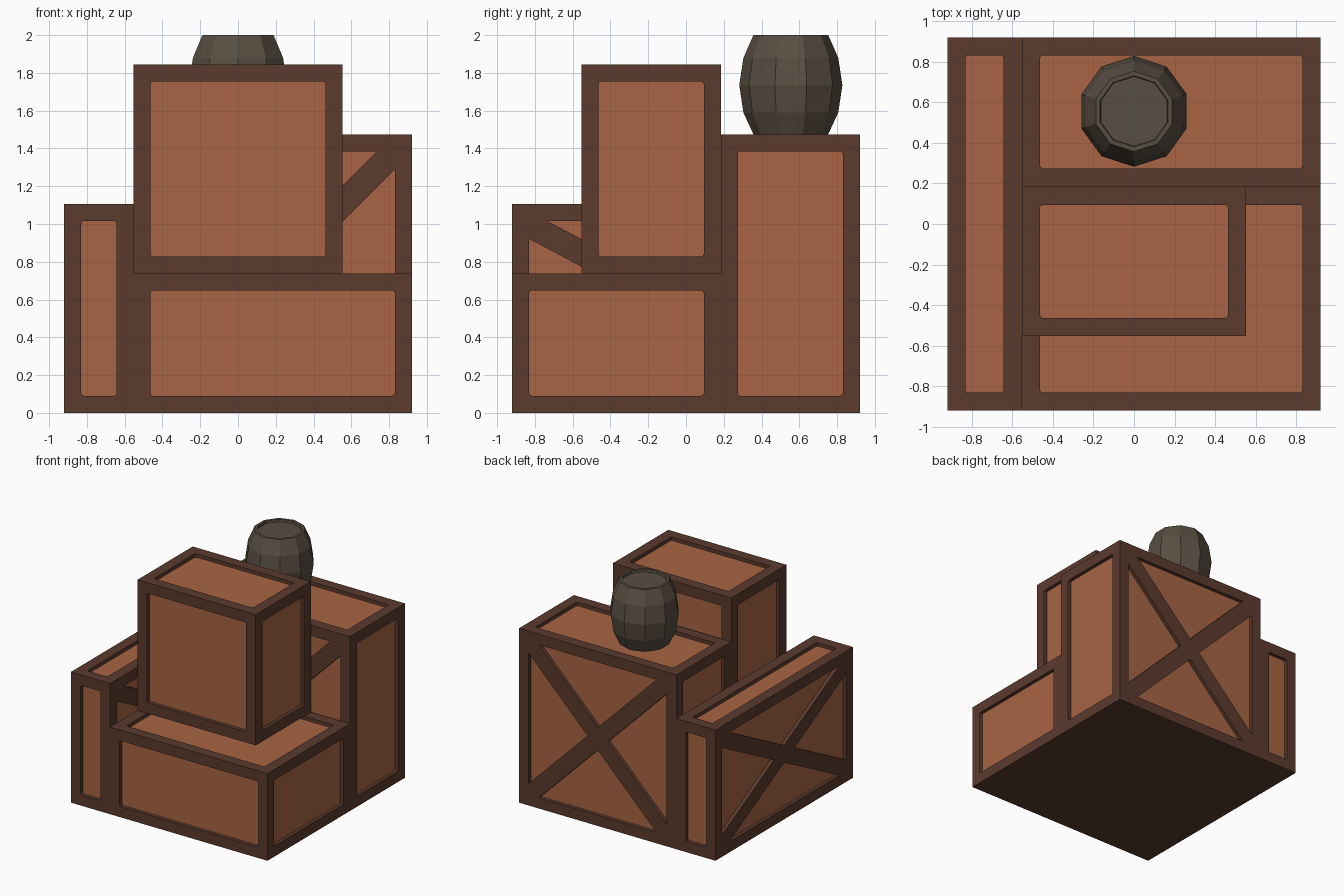
import bpy, bmesh, math
from mathutils import Vector

if "Cube" in bpy.data.objects:
    bpy.data.objects.remove(bpy.data.objects["Cube"])

FRAME = 0.09    # width of the crate frame
DEPTH = 0.03    # recess of the panels
CUT = 0.095     # how far a brace runs along the panel edge at each corner


def material(name, rgb):
    m = bpy.data.materials.new(name)
    m.diffuse_color = (*rgb, 1)
    m.use_nodes = True
    m.node_tree.nodes["Principled BSDF"].inputs["Base Color"].default_value = m.diffuse_color
    return m


panel_mat = material("orange brown panel", (0.392, 0.130, 0.058))
frame_mat = material("dark brown frame", (0.104, 0.043, 0.027))
barrel_mat = material("grey brown barrel", (0.098, 0.076, 0.054))


def finish(bm, name, mats):
    bmesh.ops.recalc_face_normals(bm, faces=bm.faces)
    me = bpy.data.meshes.new(name)
    bm.to_mesh(me)
    bm.free()
    ob = bpy.data.objects.new(name, me)
    for m in mats:
        me.materials.append(m)
    bpy.context.collection.objects.link(ob)
    return ob


def crate(name, lo, hi):
    """Box with a recessed panel on every face except the bottom."""
    lo, hi = Vector(lo), Vector(hi)
    bm = bmesh.new()
    bmesh.ops.create_cube(bm, size=1)
    for v in bm.verts:
        v.co = Vector([lo[i] + (v.co[i] + 0.5) * (hi[i] - lo[i]) for i in range(3)])
    bm.normal_update()
    faces = [f for f in bm.faces if f.normal.z > -0.5]
    bmesh.ops.inset_individual(bm, faces=faces, thickness=FRAME, use_even_offset=True)
    wall_edges = []
    for f in faces:
        n = f.normal.copy()
        new = bmesh.ops.extrude_discrete_faces(bm, faces=[f])["faces"][0]
        new.material_index = 1
        for v in new.verts:
            v.co -= n * DEPTH
            wall_edges += [e for e in v.link_edges if new not in e.link_faces]
    # clipped panel corners
    bmesh.ops.bevel(bm, geom=wall_edges, offset=0.014, segments=2, profile=0.5,
                    affect='EDGES', material=0)
    finish(bm, name, [frame_mat, panel_mat])


def cross_braces(name, lo, hi, axis):
    """Diagonal cross, flush with the frame, on both faces along the axis."""
    bm = bmesh.new()
    u = 1 - axis
    u0, u1 = lo[u] + FRAME, hi[u] - FRAME
    v0, v1 = lo[2] + FRAME, hi[2] - FRAME
    rising = [(u0, v0), (u0 + CUT, v0), (u1, v1 - CUT),
              (u1, v1), (u1 - CUT, v1), (u0, v0 + CUT)]
    falling = [(u0 + u1 - a, b) for a, b in rising]
    for start, step in ((lo[axis], DEPTH), (hi[axis], -DEPTH)):
        for outline in (rising, falling):
            verts = []
            for a, b in outline:
                p = [0, 0, b]
                p[axis], p[u] = start, a
                verts.append(bm.verts.new(p))
            face = bm.faces.new(verts)
            ext = bmesh.ops.extrude_face_region(bm, geom=[face], use_keep_orig=True)
            for g in ext["geom"]:
                if isinstance(g, bmesh.types.BMVert):
                    g.co[axis] += step
    finish(bm, name, [frame_mat])


# crates: name, low corner, high corner, axis of the cross-braced faces
crates = [
    ("left_crate", (-0.92, -0.92, 0), (-0.553, 0.92, 1.106), 0),
    ("front_crate", (-0.553, -0.92, 0), (0.92, 0.184, 0.738), None),
    ("back_crate", (-0.553, 0.184, 0), (0.92, 0.92, 1.475), 1),
    ("top_crate", (-0.553, -0.553, 0.738), (0.553, 0.184, 1.844), None),
]
for name, lo, hi, axis in crates:
    crate(name, lo, hi)
    if axis is not None:
        cross_braces(name + "_braces", lo, hi, axis)

# ten-sided barrel with a sunken lid
profile = [(0.198, 1.475), (0.251, 1.59), (0.273, 1.735), (0.251, 1.88),
           (0.198, 2.0), (0.175, 2.0), (0.172, 1.98)]
N = 10
bm = bmesh.new()
rings = [[bm.verts.new((r * math.sin(math.tau * i / N),
                        0.555 + r * math.cos(math.tau * i / N), z))
          for i in range(N)] for r, z in profile]
for a, b in zip(rings, rings[1:]):
    for i in range(N):
        j = (i + 1) % N
        bm.faces.new((a[i], a[j], b[j], b[i]))
bm.faces.new(rings[0])
bm.faces.new(rings[-1])
finish(bm, "barrel", [barrel_mat])
